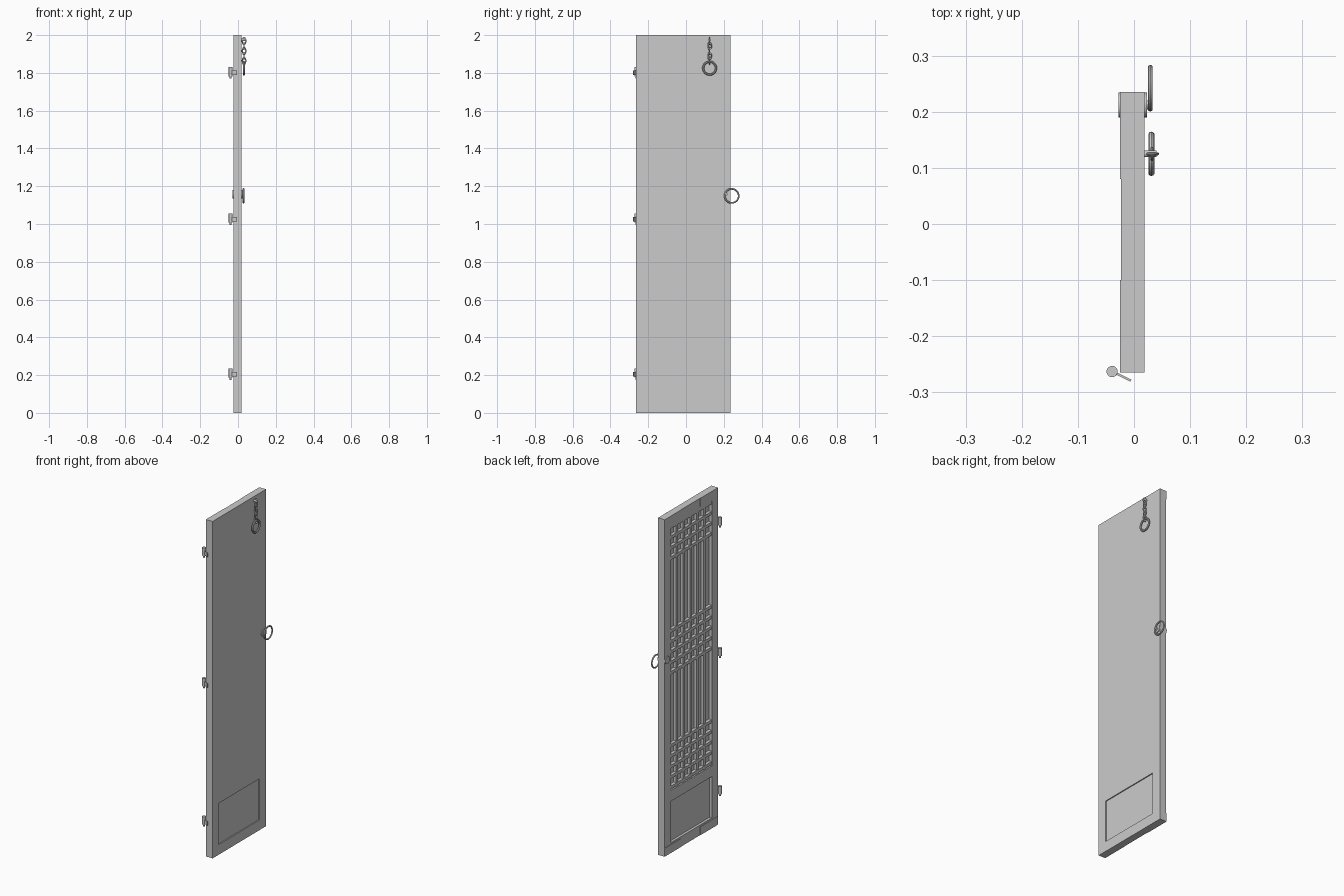
import bpy
import math
from mathutils import Vector

cube = bpy.data.objects.get("Cube")
if cube:
    bpy.data.objects.remove(cube, do_unlink=True)

grey = bpy.data.materials.new("plain grey")
grey.use_nodes = True
COLOUR = (0.6, 0.6, 0.6, 1)
grey.diffuse_color = COLOUR
grey.node_tree.nodes["Principled BSDF"].inputs["Base Color"].default_value = COLOUR

BACK, FACE = -0.023, 0.019          # lattice side and plain side
Y0, Y1 = -0.265, 0.235              # outer edges
IN0, IN1 = -0.21, 0.175             # inner edges of the stiles
PANEL0, PANEL1 = 0.06, 0.305        # lower panel heights
LAT0, LAT1 = 0.37, 1.94             # lattice opening heights


def finish(name, smooth=False):
    ob = bpy.context.object
    ob.name = name
    ob.data.materials.append(grey)
    if smooth:
        bpy.ops.object.shade_smooth_by_angle()
    return ob


def box(name, x, y, z):
    lo, hi = Vector((x[0], y[0], z[0])), Vector((x[1], y[1], z[1]))
    bpy.ops.mesh.primitive_cube_add(size=1, location=(lo + hi) / 2)
    bpy.context.object.scale = hi - lo
    bpy.ops.object.transform_apply(location=False, rotation=False)
    return finish(name)


def rod(name, a, b, r):
    a, b = Vector(a), Vector(b)
    bpy.ops.mesh.primitive_cylinder_add(vertices=20, radius=r, depth=(b - a).length, location=(a + b) / 2)
    bpy.context.object.rotation_euler = (b - a).to_track_quat("Z", "Y").to_euler()
    return finish(name, True)


def ring(name, loc, r, tube, axis="X", stretch=1.0):
    rot = (0, math.pi / 2, 0) if axis == "X" else (math.pi / 2, 0, 0)
    bpy.ops.mesh.primitive_torus_add(major_segments=32, minor_segments=10, major_radius=r,
                                     minor_radius=tube, location=loc, rotation=rot)
    bpy.ops.object.transform_apply(location=False, scale=False)
    bpy.context.object.scale.z = stretch
    return finish(name, True)


# Frame: two stiles and three rails
full = (BACK, FACE)
box("left_stile", full, (IN1, Y1), (0, 2))
box("right_stile", full, (Y0, IN0), (0, 2))
for name, z in (("bottom_rail", (0, PANEL0)), ("lock_rail", (PANEL1, LAT0)), ("top_rail", (LAT1, 2))):
    box(name, full, (IN0, IN1), z)

# Thin boards filling the frame
box("lower_panel", (BACK + 0.015, FACE - 0.006), (IN0, IN1), (PANEL0, PANEL1))
box("lattice_backing", (BACK + 0.02, FACE), (IN0, IN1), (LAT0, LAT1))

# Lattice: upright bars and three groups of cross bars
pitch = (IN1 - IN0) / 6
half = 0.009
for i in range(1, 6):
    y = IN0 + pitch * i
    box("upright_bar", (BACK + 0.004, BACK + 0.02), (y - half, y + half), (LAT0, LAT1))
for base, count in ((0.385, 5), (1.065, 5), (1.745, 4)):
    for i in range(count):
        z = base + 0.062 * i
        box("cross_bar", (BACK + 0.002, BACK + 0.02), (IN0, IN1), (z - half, z + half))

# Thin corner straps on the lattice side
for z in ((0, 0.05), (1.95, 2)):
    for y in ((Y0, -0.1), (0.08, Y1)):
        box("corner_strap", (BACK - 0.002, BACK), y, z)

# Hinges: knuckle pin with a small slanted leaf
for z in (1.8, 1.025, 0.205):
    rod("hinge_pin", (-0.039, -0.263, z - 0.018), (-0.039, -0.263, z + 0.03), 0.01)
    rod("hinge_tip", (-0.039, -0.263, z - 0.03), (-0.039, -0.263, z - 0.018), 0.005)
    leaf = box("hinge_leaf", (-0.0385, -0.0035), (-0.2735, -0.2695), (z - 0.012, z + 0.012))
    leaf.rotation_euler.z = -math.radians(26)

# Pull ring with round plates on both faces
rod("pull_plate", (FACE, 0.212, 1.158), (FACE + 0.004, 0.212, 1.158), 0.022)
rod("pull_boss", (FACE, 0.212, 1.158), (FACE + 0.014, 0.212, 1.158), 0.008)
rod("inner_plate", (BACK - 0.005, 0.212, 1.158), (BACK, 0.212, 1.158), 0.022)
ring("pull_ring", (0.029, 0.242, 1.149), 0.037, 0.0045)

# Hanging chain with a ring at its end
HANG = 0.125
rod("chain_peg", (FACE, HANG, 1.975), (0.04, HANG, 1.975), 0.006)
for i in range(5):
    z = 1.968 - 0.026 * i
    ring("chain_link", (0.032, HANG, z), 0.0095, 0.003, "X" if i % 2 else "Y", 1.75)
ring("hanging_ring", (0.031, HANG, 1.825), 0.034, 0.0055)
